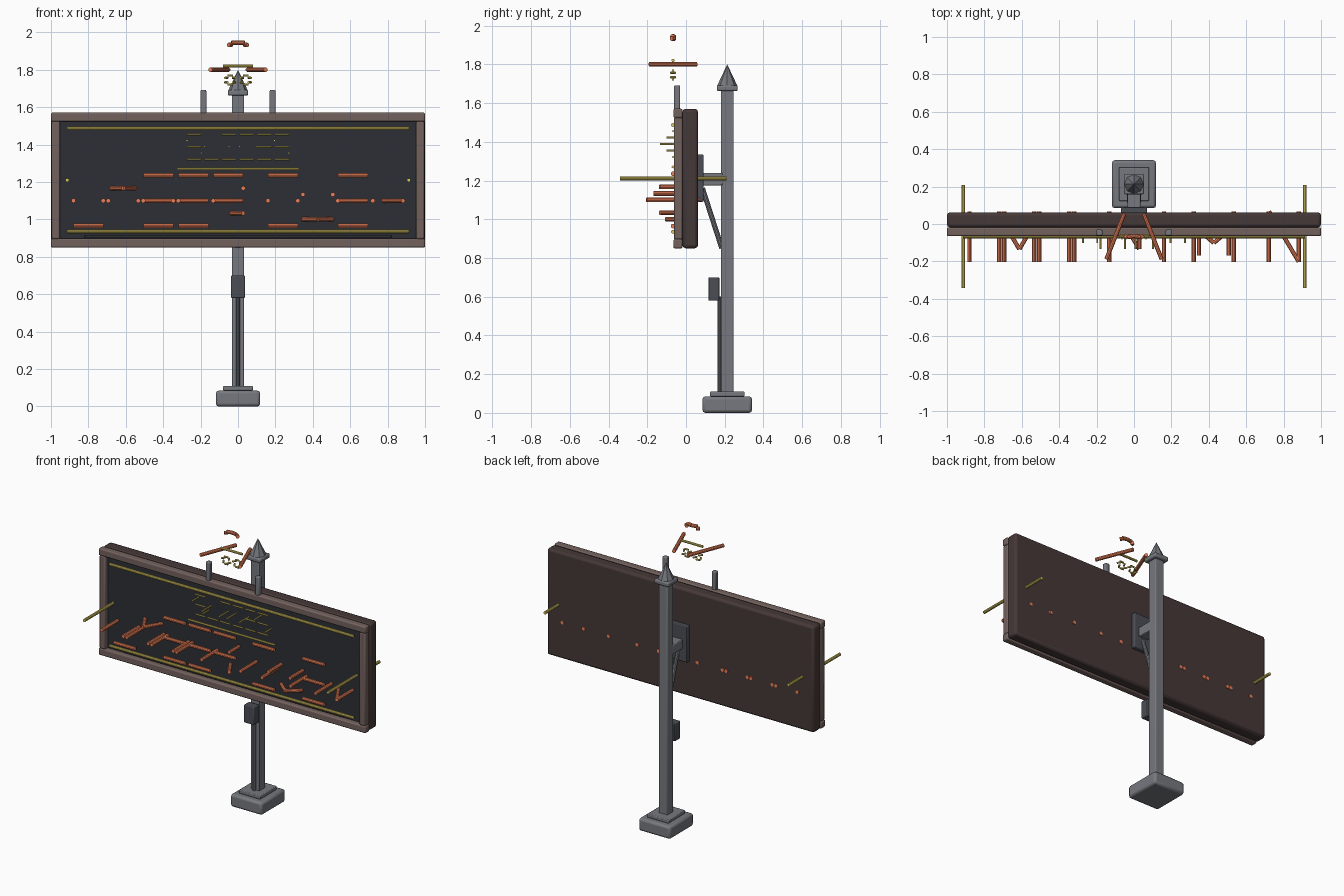
import bpy, math
from mathutils import Vector

if "Cube" in bpy.data.objects:
    bpy.data.objects.remove(bpy.data.objects["Cube"])


def mat(name, c):
    m = bpy.data.materials.new(name)
    m.diffuse_color = (*c, 1)
    m.use_nodes = True
    m.node_tree.nodes["Principled BSDF"].inputs["Base Color"].default_value = m.diffuse_color
    return m


ORANGE = mat("orange_tube", (0.85, 0.22, 0.10))
YELLOW = mat("yellow_tube", (0.72, 0.58, 0.12))
BROWN = mat("cabinet_brown", (0.06, 0.04, 0.038))
FRAME = mat("frame_brown", (0.17, 0.12, 0.11))
DARK = mat("panel_dark", (0.025, 0.028, 0.035))
STEEL = mat("steel", (0.18, 0.19, 0.21))
BOXGREY = mat("box_grey", (0.07, 0.075, 0.09))
PY = -0.067  # plane of the tubes


def finish(o, name, m):
    o.name = name
    o.data.materials.append(m)
    bpy.ops.object.shade_smooth_by_angle(angle=math.radians(35))
    return o


def box(name, x, y, z, m, bevel=0.005):
    """Bevelled box from three (low, high) ranges."""
    bpy.ops.mesh.primitive_cube_add(size=1)
    o = bpy.context.object
    for v in o.data.vertices:
        v.co = [r[0] if c < 0 else r[1] for c, r in zip(v.co, (x, y, z))]
    finish(o, name, m)
    if bevel:
        b = o.modifiers.new("bevel", 'BEVEL')
        b.width, b.segments = bevel, 2
    return o


def tube(name, a, b, r, m, sides=10):
    a, b = Vector(a), Vector(b)
    d = b - a
    bpy.ops.mesh.primitive_cylinder_add(vertices=sides, radius=r, depth=d.length, location=(a + b) / 2)
    o = bpy.context.object
    o.rotation_euler = d.to_track_quat('Z', 'Y').to_euler()
    return finish(o, name, m)


def rod(name, x, z, dx, dy, r, m):
    """Tube lying level, centred on the tube plane, half extents dx and dy."""
    return tube(name, (x - dx, PY - dy, z), (x + dx, PY + dy, z), r, m)


# Post, footing and finial
CY = 0.213
box("footing", (-0.118, 0.118), (0.085, 0.341), (0, 0.085), STEEL, 0.015)
box("base_plate", (-0.08, 0.08), (CY - 0.09, CY + 0.09), (0.085, 0.11), STEEL)
box("post", (-0.033, 0.033), (CY - 0.033, CY + 0.033), (0.1, 1.665), STEEL)
box("post_cap", (-0.054, 0.054), (CY - 0.054, CY + 0.054), (1.662, 1.692), STEEL, 0.008)
bpy.ops.mesh.primitive_cone_add(vertices=8, radius1=0.052, radius2=0, depth=0.11, location=(0, CY, 1.745))
finish(bpy.context.object, "finial", STEEL)

# Control box and conduit
box("control_box", (-0.038, 0.038), (0.115, 0.172), (0.58, 0.70), BOXGREY)
tube("conduit", (0, 0.173, 0.11), (0, 0.173, 0.60), 0.011, STEEL)

# Mounting bracket behind the cabinet
box("bracket_plate", (-0.07, 0.07), (0.055, 0.09), (1.09, 1.335), BOXGREY)
box("bracket_arm", (-0.035, 0.035), (0.085, 0.19), (1.175, 1.24), STEEL)
tube("bracket_strut", (0, 0.085, 1.16), (0, 0.185, 0.85), 0.013, STEEL)

# Cabinet, face panel and frame
box("cabinet", (-1, 1), (-0.018, 0.062), (0.85, 1.57), BROWN, 0.016)
box("face_panel", (-0.955, 0.955), (-0.032, 0), (0.89, 1.53), DARK, 0)
box("panel_lip", (-0.82, 0.82), (-0.045, -0.02), (0.903, 0.915), DARK, 0.002)
for n, z in (("top", 1.547), ("bottom", 0.873)):
    box(n + "_rail", (-1, 1), (-0.065, -0.018), (z - 0.024, z + 0.024), FRAME, 0.008)
for s in (-1, 1):
    box("side_rail", (s * 0.974 - 0.022, s * 0.974 + 0.022), (-0.063, -0.018), (0.895, 1.525), FRAME, 0.008)
    box("top_peg", (s * 0.185 - 0.016, s * 0.185 + 0.016), (-0.062, -0.03), (1.565, 1.692), STEEL, 0.006)

# Yellow border tubes, the end ones passing through the cabinet
for z in (1.487, 0.935):
    rod("border_tube", 0, z, 0.913, 0, 0.01, YELLOW)
for s in (-1, 1):
    rod("end_tube", s * 0.913, 1.21, 0, 0.275, 0.01, YELLOW)
rod("divider_tube", 0, 1.27, 0.325, 0, 0.007, YELLOW)

# Large orange tubes: level rows, then rods through the panel
R = 0.012
BAYS = [-0.88 + 0.187 * i for i in range(5)] + [0.16 + 0.187 * i for i in range(4)]
for z, bays in ((1.235, (2, 3, 4, 5, 7)), (1.10, (2, 3, 4, 7)), (0.965, (0, 2, 3, 5, 7))):
    for i in bays:
        rod("orange_row_tube", BAYS[i] + 0.08, z, 0.08, 0, R, ORANGE)
for i, x in enumerate(BAYS):
    if i != 6:
        rod("orange_rod", x, 1.10, 0, 0.135, R, ORANGE)
    if i in (0, 1, 2, 5, 8):
        rod("orange_rod", x + 0.16, 1.10, 0, 0.135, R, ORANGE)
for s in (-1, 1):
    rod("short_rod", BAYS[6] + 0.08 + s * 0.08, 1.133, 0, 0.102, R, ORANGE)
    rod("slanted_rod", BAYS[6] + 0.08 + s * 0.04, 1.0, 0.04, s * 0.034, R, ORANGE)
    rod("slanted_rod", BAYS[1] + 0.08 + s * 0.04, 1.167, 0.04, s * 0.0675, R, ORANGE)
rod("slanted_rod", BAYS[8] + 0.08, 1.10, 0.08, -0.135, R, ORANGE)
rod("slanted_rod", BAYS[4] + 0.12, 1.033, 0.04, -0.0675, R, ORANGE)
rod("short_rod", BAYS[4] + 0.16, 1.167, 0, 0.0675, R, ORANGE)

# Small yellow tubes
r = 0.005
SMALL = [-0.273 + 0.0937 * i for i in range(6)]
for z, bays in ((1.455, (0, 2, 3, 4, 5)), (1.388, (0, 4, 5)), (1.321, (0, 1, 2, 3, 4, 5))):
    for i in bays:
        rod("yellow_row_tube", SMALL[i] + 0.038, z, 0.038, 0, r, YELLOW)
for x in (SMALL[1], SMALL[2] + 0.038, SMALL[3], SMALL[4]):
    rod("yellow_rod", x, 1.388, 0, 0.067, r, YELLOW)
for i in (0, 5):
    rod("yellow_rod", SMALL[i], 1.4215, 0, 0.034, r, YELLOW)
    rod("yellow_rod", SMALL[i] + 0.077, 1.3545, 0, 0.034, r, YELLOW)

# Topper: slanted pair, bar, two little rings and a short arch
rod("topper_bar", 0, 1.82, 0.08, 0, 0.008, YELLOW)
for s in (-1, 1):
    rod("topper_slant", s * 0.1, 1.80, s * 0.048, -0.122, R, ORANGE)
    for k in range(6):
        a = math.tau * (k + 0.5) / 6
        rod("topper_ring_piece", s * 0.042 + 0.024 * math.cos(a), 1.745 + 0.024 * math.sin(a),
            -0.014 * math.sin(a), 0.014 * math.cos(a), 0.006, YELLOW)
arch = [(0.05 * math.cos(a), 0.022 * math.sin(a)) for a in (math.pi * k / 4 for k in range(5))]
for (x0, h0), (x1, h1) in zip(arch, arch[1:]):
    rod("topper_arch_piece", (x0 + x1) / 2, 1.925 + (h0 + h1) / 2, (x1 - x0) / 2, (h1 - h0) / 2, R, ORANGE)
